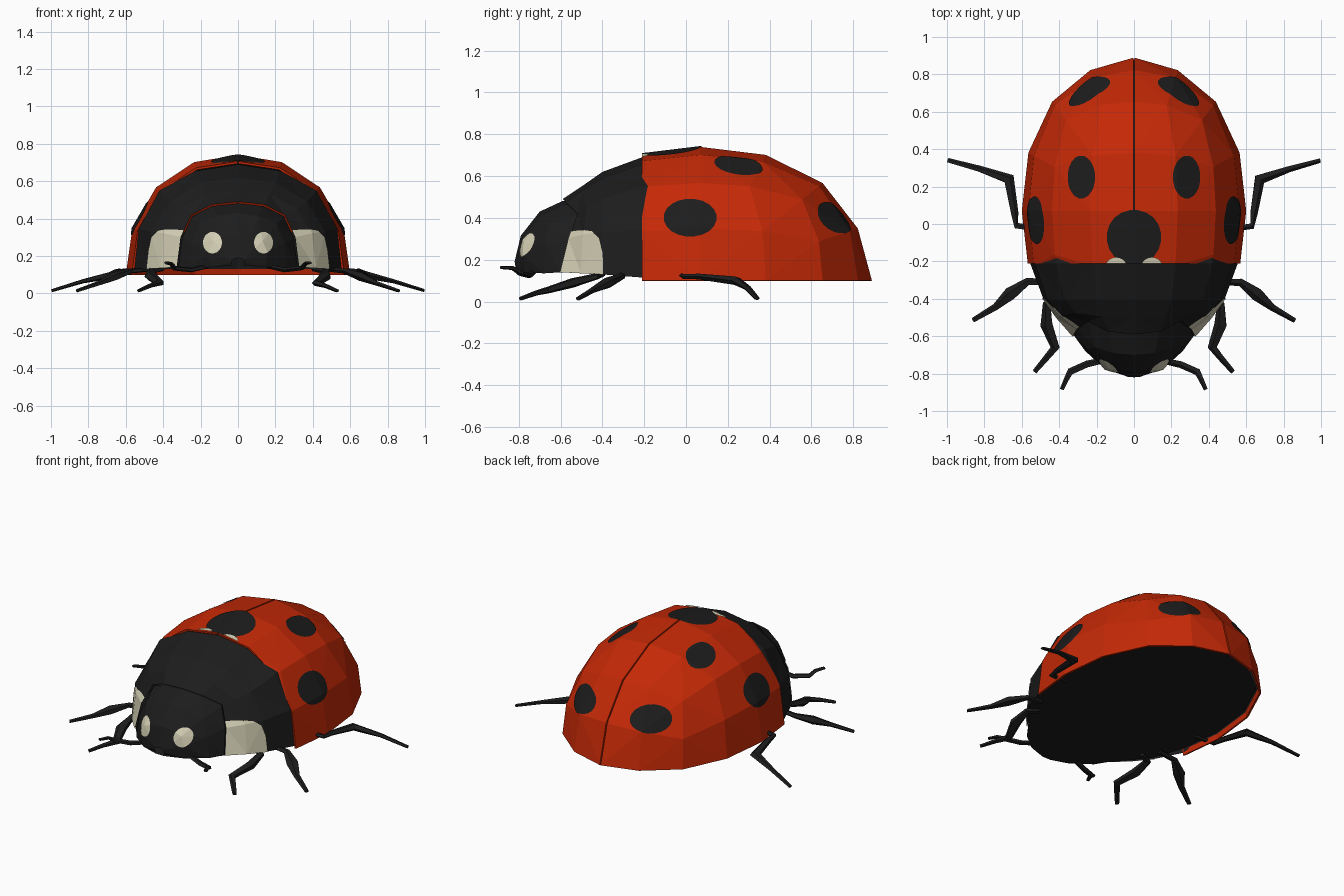
import bpy, bmesh, math
from mathutils import Vector as V

if "Cube" in bpy.data.objects:
    bpy.data.objects.remove(bpy.data.objects["Cube"])


def material(name, rgb):
    m = bpy.data.materials.new(name)
    m.diffuse_color = (*rgb, 1)
    m.use_nodes = True
    m.node_tree.nodes["Principled BSDF"].inputs["Base Color"].default_value = m.diffuse_color
    return m


RED = material("red", (0.56, 0.022, 0.002))
BLACK = material("black", (0.012, 0.012, 0.012))
CREAM = material("cream", (0.66, 0.63, 0.46))


def finish(bm, name, mat, thickness=0):
    me = bpy.data.meshes.new(name)
    bm.to_mesh(me)
    me.materials.append(mat)
    ob = bpy.data.objects.new(name, me)
    bpy.context.collection.objects.link(ob)
    if thickness:
        mod = ob.modifiers.new("thickness", 'SOLIDIFY')
        mod.thickness = thickness
        mod.offset = -1
    return ob


def cut(bm, co, no):
    """Remove everything on the positive side of a plane."""
    bmesh.ops.bisect_plane(bm, geom=bm.verts[:] + bm.edges[:] + bm.faces[:],
                           plane_co=co, plane_no=no, clear_outer=True)


def triangulate(bm):
    bmesh.ops.triangulate(bm, faces=bm.faces[:], quad_method='SHORT_EDGE')
    bm.normal_update()


def dome(centre, radii, power, front):
    """Upper half of a rounded cube-sphere, cut off flat at the front."""
    bm = bmesh.new()
    bmesh.ops.create_cube(bm, size=2)
    bmesh.ops.subdivide_edges(bm, edges=bm.edges[:], cuts=3, use_grid_fill=True)
    bmesh.ops.delete(bm, geom=[v for v in bm.verts if v.co.z < -0.1], context='VERTS')
    for v in bm.verts:
        d = V([math.tan(k * math.pi / 4) for k in v.co])
        d /= sum(abs(k) ** power for k in d) ** (1 / power)
        if d.y > 0.99:          # slightly drawn-out tail
            d.y = 1.025
        v.co = V([c + r * k for c, r, k in zip(centre, radii, d)])
    triangulate(bm)
    cut(bm, (0, front, 0), (0, -1, 0))
    return bm


def loft(sections):
    """Skin over half-sections (floor to crest), mirrored across x."""
    bm = bmesh.new()
    rows = [[bm.verts.new(p) for p in s + [(-x, y, z) for x, y, z in s[-2::-1]]]
            for s in sections]
    for r0, r1 in zip(rows, rows[1:]):
        for k in range(len(r0) - 1):
            bm.faces.new((r0[k], r0[k + 1], r1[k + 1], r1[k]))
    triangulate(bm)
    for f in bm.faces:
        if f.normal.dot(f.calc_center_median() - V((0, -.4, .1))) < 0:
            f.normal_flip()
    bm.normal_update()
    return bm


def decal(source, name, mat, centre, axis, ru, rv, power=2, sides=20, lift=0.004):
    """Thin painted patch: the part of a surface inside an elliptical prism."""
    bm = source.copy()
    bm.normal_update()
    axis, centre = V(axis).normalized(), V(centre)
    up = V((0, 1, 0)) if abs(axis.z) > 0.9 else V((0, 0, 1))
    u = up.cross(axis).normalized()
    w = axis.cross(u)
    bmesh.ops.delete(bm, geom=[f for f in bm.faces if f.normal.dot(axis) < 0.02],
                     context='FACES')
    pts = []
    for i in range(sides):
        a = 2 * math.pi * (i + 0.5) / sides
        c, s = math.cos(a), math.sin(a)
        k = (abs(c) ** power + abs(s) ** power) ** (-1 / power)
        pts.append(centre + u * (ru * c * k) + w * (rv * s * k))
    for p, q in zip(pts, pts[1:] + pts[:1]):
        n = (q - p).cross(axis).normalized()
        cut(bm, p, n if n.dot(p - centre) > 0 else -n)
    bm.normal_update()
    for v in bm.verts:
        v.co += v.normal * lift
    finish(bm, name, mat)
    bm.free()


def tube(name, pts, radii, sides=5):
    """Jointed limb, flattened, with a varying thickness."""
    bm = bmesh.new()
    pts = [V(p) for p in pts]
    rings = []
    for i, (p, r) in enumerate(zip(pts, radii)):
        t = (pts[min(i + 1, len(pts) - 1)] - pts[max(i - 1, 0)]).normalized()
        a = t.cross(V((0, 0, 1))).normalized()
        b = a.cross(t) * 0.65
        rings.append([bm.verts.new(p + a * r * math.cos(k * math.tau / sides)
                                   + b * r * math.sin(k * math.tau / sides))
                      for k in range(sides)])
    for r0, r1 in zip(rings, rings[1:]):
        for k in range(sides):
            j = (k + 1) % sides
            bm.faces.new((r0[k], r0[j], r1[j], r1[k]))
    bm.faces.new(rings[0])
    bm.faces.new(rings[-1])
    bmesh.ops.recalc_face_normals(bm, faces=bm.faces[:])
    finish(bm, name, BLACK)
    bm.free()


# Wing cases: two red half shells with a narrow gap between them
shell = dome((0, 0.07, 0.10), (0.60, 0.80, 0.64), 2.2, -0.21)
for s, side in ((1, "right"), (-1, "left")):
    half = shell.copy()
    cut(half, (0.004 * s, 0, 0), (-s, 0, 0))
    finish(half, side + "_wing_case", RED, 0.012)

# Body: dark filling just under the wing cases
body = dome((0, 0.07, 0.13), (0.582, 0.78, 0.595), 2.2, -0.20)
finish(body, "body", BLACK)

# Neck shield and head, sharing the seam between them
seam = [(.325, -.60, .14), (.305, -.56, .30), (.25, -.52, .42), (.14, -.575, .475), (0, -.59, .49)]
collar = [(.555, -.21, .115), (.53, -.21, .345), (.42, -.21, .55), (.225, -.21, .655), (0, -.21, .69)]
shield = loft([
    [(x * .99, -.15, z) for x, y, z in collar],
    collar,
    [(.485, -.40, .13), (.465, -.40, .33), (.37, -.40, .49), (.20, -.40, .59), (0, -.40, .62)],
    [(.413, -.50, .135), (.393, -.49, .32), (.315, -.475, .455), (.17, -.495, .53), (0, -.50, .55)],
    seam])
finish(shield, "neck_shield", BLACK)
head = loft([
    [(x * .93, y + .06, .135 + (z - .135) * .97) for x, y, z in seam],
    [(x * .98, y, .135 + (z - .135) * .975) for x, y, z in seam],
    [(.26, -.68, .135), (.25, -.67, .27), (.205, -.66, .37), (.11, -.69, .415), (0, -.70, .43)],
    [(.15, -.77, .14), (.155, -.775, .22), (.13, -.775, .28), (.07, -.78, .305), (0, -.79, .315)],
    [(.03, -.81, .15), (.035, -.815, .165), (.03, -.818, .18), (.02, -.818, .185), (0, -.82, .19)]])
finish(head, "head", BLACK)

# Flat belly running from the head to the tail
belly = bmesh.new()
outline = [(.21, .79), (.42, .63), (.545, .36), (.578, .07), (.55, -.18), (.545, -.21),
           (.478, -.40), (.318, -.60), (.255, -.68), (.148, -.77), (.03, -.81)]
belly.faces.new([belly.verts.new((x, y, .138)) for x, y in
                 [(-x, y) for x, y in outline] + outline[::-1] + [(0, .85)]])
belly.normal_update()
for f in belly.faces:
    if f.normal.z > 0:
        f.normal_flip()
finish(belly, "belly", BLACK)

# Spot on the centre line
decal(shell, "shoulder_spot", BLACK, (0, -0.07, 0.7), (0, 0, 1), 0.145, 0.145, 2.1)

for s, side in ((1, "right"), (-1, "left")):
    # Spots and pale markings
    decal(shell, side + "_middle_spot", BLACK, (.28 * s, .25, .6), (0, 0, 1), .073, .115)
    decal(shell, side + "_side_spot", BLACK, (.55 * s, .02, .40), (s, 0, 0), .127, .09)
    decal(shell, side + "_rear_spot", BLACK, (.245 * s, .71, .40), (.75 * s, .9, .73), .125, .088)
    decal(shell, side + "_shoulder_mark", CREAM, (.095 * s, -.215, .7), (0, 0, 1),
          .052, .036, lift=0.008)
    decal(shield, side + "_cheek_mark", CREAM, (.4 * s, -.5, .13), (s, 0, 0), .105, .21, 3.5)
    decal(head, side + "_eye", CREAM, (.135 * s, -.76, .27), (0, -1, 0), .05, .057)

    # Legs and feelers
    limbs = {
        "back_leg": ([(.50, -.03, .13), (.63, -.01, .12), (.64, .06, .12), (.67, .24, .10),
                      (.83, .295, .065), (.995, .34, .015)], (.015, .018, .022, .033, .018, .013)),
        "middle_leg": ([(.46, -.31, .13), (.57, -.31, .12), (.66, -.375, .09),
                        (.74, -.445, .055), (.86, -.515, .014)], (.018, .022, .038, .02, .014)),
        "front_leg": ([(.40, -.40, .13), (.465, -.43, .12), (.465, -.54, .09),
                       (.42, -.66, .055), (.47, -.72, .04), (.53, -.79, .014)],
                      (.018, .024, .036, .026, .018, .014)),
        "feeler": ([(.16, -.73, .145), (.25, -.75, .125), (.34, -.79, .135),
                    (.36, -.83, .16), (.385, -.885, .163)], (.018, .02, .02, .015, .012)),
    }
    for name, (pts, radii) in limbs.items():
        tube(side + "_" + name, [(x * s, y, z) for x, y, z in pts], radii)
